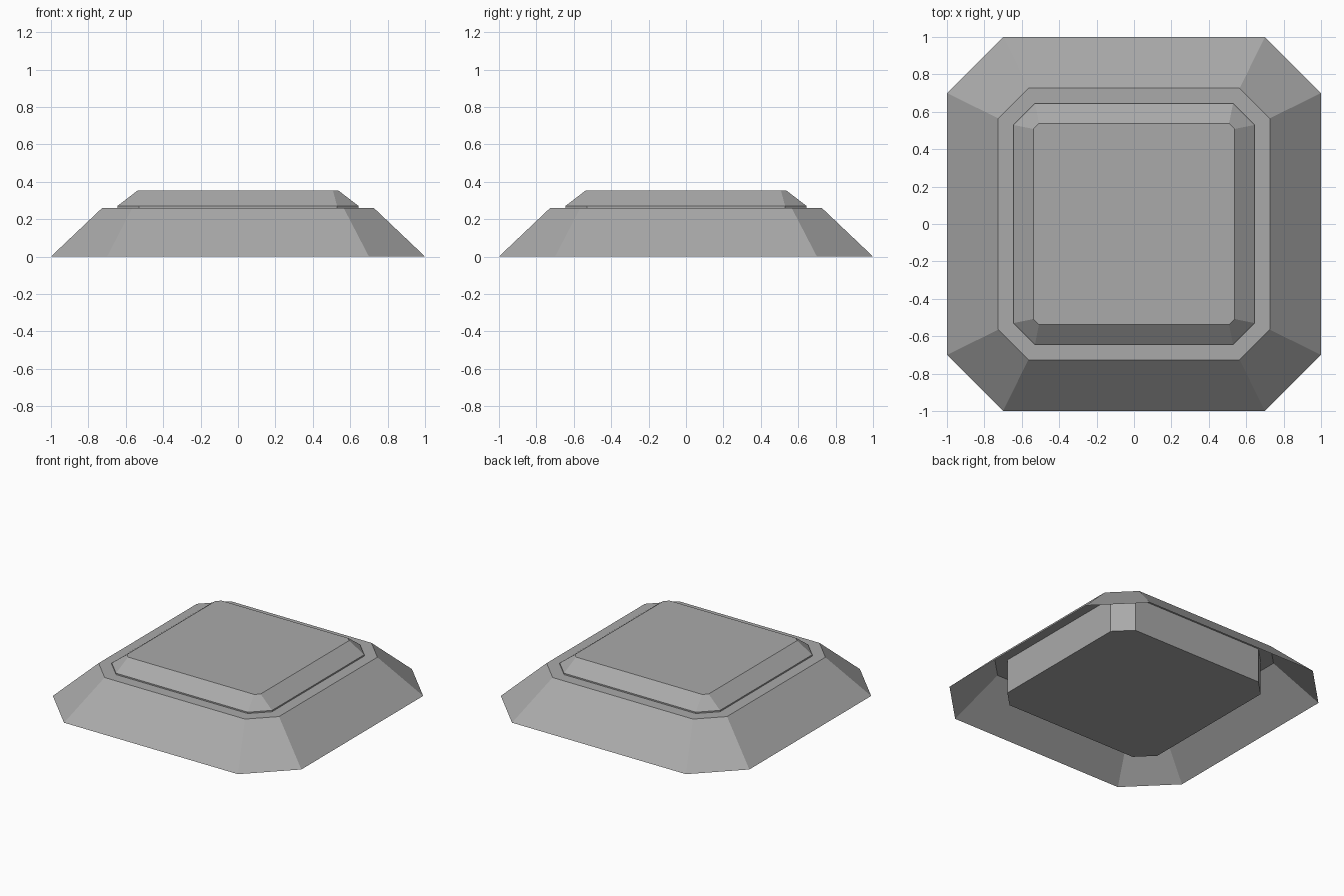
import bpy
import bmesh

cube = bpy.data.objects.get("Cube")
if cube:
    bpy.data.objects.remove(cube, do_unlink=True)

grey = bpy.data.materials.new("stone grey")
colour = (0.4, 0.4, 0.4, 1)
grey.diffuse_color = colour
grey.use_nodes = True
grey.node_tree.nodes["Principled BSDF"].inputs["Base Color"].default_value = colour


def octagon(bm, half, flat, z):
    """Square ring with clipped corners: half width, half length of flat side."""
    corner = [(half, flat), (flat, half)]
    points = []
    for _ in range(4):
        points += corner
        # quarter turn, counter-clockwise
        corner = [(-y, x) for x, y in corner]
    return [bm.verts.new((x, y, z)) for x, y in points]


def loft(name, sections, closed):
    """Skin a stack of clipped squares, listed from the bottom up."""
    bm = bmesh.new()
    rings = [octagon(bm, *section) for section in sections]
    for low, high in zip(rings, rings[1:]):
        for i in range(8):
            j = (i + 1) % 8
            bm.faces.new((low[i], low[j], high[j], high[i]))
    if closed:
        bm.faces.new(rings[0][::-1])
        bm.faces.new(rings[-1])
    mesh = bpy.data.meshes.new(name)
    bm.to_mesh(mesh)
    bm.free()
    mesh.materials.append(grey)
    obj = bpy.data.objects.new(name, mesh)
    bpy.context.collection.objects.link(obj)


# Hollow sloping skirt with a flat ledge at its top
loft("sloped_base", [
    (1.0, 0.7, 0.0),
    (0.726, 0.565, 0.26),
    (0.645, 0.53, 0.26),
], closed=False)

# Central block that passes through the skirt and ends in a bevelled top
loft("centre_block", [
    (0.645, 0.53, 0.01),
    (0.645, 0.53, 0.27),
    (0.538, 0.508, 0.352),
], closed=True)
